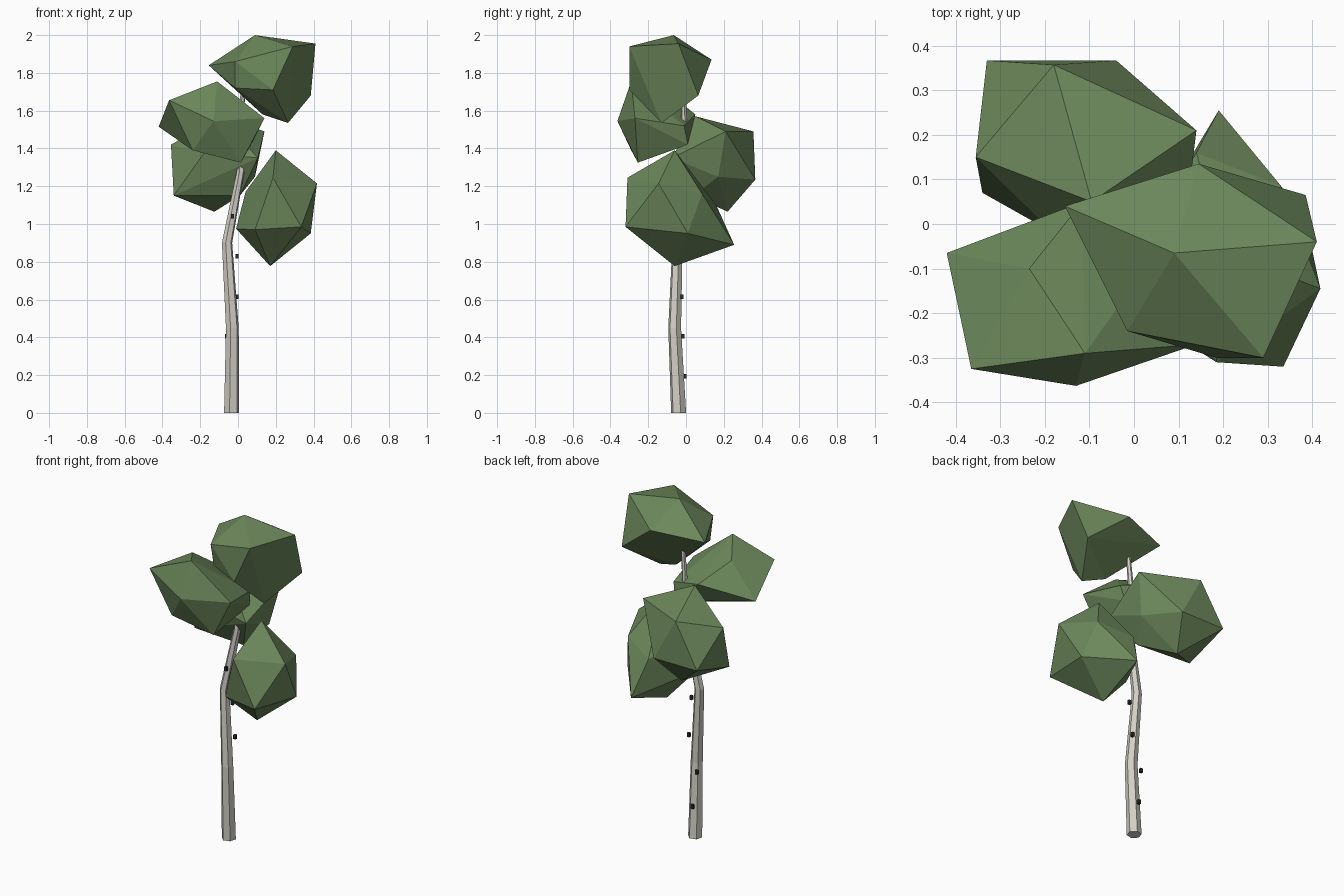
import bpy, bmesh, math
from mathutils import Vector, Matrix


def material(name, colour):
    m = bpy.data.materials.new(name)
    m.diffuse_color = (*colour, 1)
    return m


BARK = material("pale_bark", (0.65, 0.63, 0.57))
LEAF = material("leaf_green", (0.15, 0.245, 0.105))
MARK = material("dark_mark", (0.025, 0.025, 0.025))


def finish(bm, name, mat):
    bmesh.ops.recalc_face_normals(bm, faces=bm.faces)
    mesh = bpy.data.meshes.new(name)
    bm.to_mesh(mesh)
    bm.free()
    mesh.materials.append(mat)
    ob = bpy.data.objects.new(name, mesh)
    bpy.context.collection.objects.link(ob)
    return ob


def trunk(name, path, sides=6):
    """Tapered tube through (x, y, z, radius) points."""
    bm = bmesh.new()
    rings = []
    for x, y, z, r in path:
        rings.append([bm.verts.new((x + r * math.cos(a), y + r * math.sin(a), z))
                      for a in [math.tau * (i + 0.25) / sides for i in range(sides)]])
    for lo, hi in zip(rings, rings[1:]):
        for i in range(sides):
            j = (i + 1) % sides
            bm.faces.new((lo[i], lo[j], hi[j], hi[i]))
    bm.faces.new(rings[0])
    bm.faces.new(rings[-1])
    finish(bm, name, BARK)


def clump(name, corners):
    """Faceted leaf clump: convex hull around a few corner points."""
    bm = bmesh.new()
    for c in corners:
        bm.verts.new(c)
    bmesh.ops.convex_hull(bm, input=bm.verts[:])
    loose = [v for v in bm.verts if not v.link_faces]
    bmesh.ops.delete(bm, geom=loose, context='VERTS')
    finish(bm, name, LEAF)


# Leaning trunk
trunk("trunk", [(-0.034, -0.039, 0, 0.041), (-0.030, -0.060, 0.45, 0.035),
                (-0.058, -0.045, 0.90, 0.028), (0.014, -0.025, 1.28, 0.021),
                (0.015, -0.01, 1.55, 0.016), (0.03, -0.015, 1.75, 0.012)])

# Leaf clumps: top, upper ring, lower ring, bottom
clump("top_leaves", [
    (0.09, -0.065, 2.0),
    (0.145, 0.135, 1.87), (-0.155, 0.04, 1.84), (-0.015, -0.24, 1.86),
    (0.29, -0.30, 1.94), (0.41, -0.04, 1.955),
    (0.385, 0.065, 1.68), (0.185, -0.30, 1.71), (-0.015, -0.21, 1.72),
    (0.13, -0.09, 1.58), (0.265, -0.13, 1.535)])
clump("left_leaves", [
    (-0.11, -0.29, 1.755),
    (-0.365, -0.325, 1.655), (-0.235, -0.10, 1.70), (0.14, -0.27, 1.56),
    (-0.13, -0.363, 1.545), (-0.42, -0.065, 1.515), (-0.115, 0.05, 1.58),
    (0.09, -0.01, 1.52),
    (-0.24, -0.29, 1.39), (0.07, 0.01, 1.42), (0.015, -0.255, 1.325)])
clump("back_leaves", [
    (-0.095, 0.05, 1.57),
    (-0.18, 0.357, 1.49), (0.14, 0.21, 1.49), (-0.355, 0.15, 1.42),
    (-0.18, -0.02, 1.375), (0.105, -0.075, 1.35),
    (-0.33, 0.367, 1.235), (-0.04, 0.367, 1.235), (-0.34, 0.07, 1.15),
    (0.09, 0.17, 1.25), (0.01, 0.04, 1.15), (-0.125, 0.22, 1.065)])
clump("right_leaves", [
    (0.20, -0.06, 1.39),
    (0.418, -0.145, 1.215), (0.185, -0.31, 1.245), (0.04, -0.02, 1.17),
    (0.33, 0.085, 1.16), (0.14, 0.16, 1.10),
    (0.335, -0.32, 0.985), (0.385, 0.01, 0.95), (0.19, 0.255, 0.89),
    (-0.01, -0.08, 0.975), (0.09, -0.25, 0.97), (0.17, -0.06, 0.777)])

# Small dark bark marks winding up the trunk
for i, spot in enumerate([(-0.04, -0.005, 0.195), (-0.062, -0.015, 0.405),
                          (-0.005, -0.02, 0.615), (-0.005, -0.045, 0.83),
                          (-0.03, -0.072, 1.04)]):
    bm = bmesh.new()
    bmesh.ops.create_cube(bm, size=1, matrix=Matrix.Translation(Vector(spot))
                          @ Matrix.Diagonal((0.016, 0.016, 0.024, 1)))
    finish(bm, f"bark_mark_{i + 1}", MARK)
